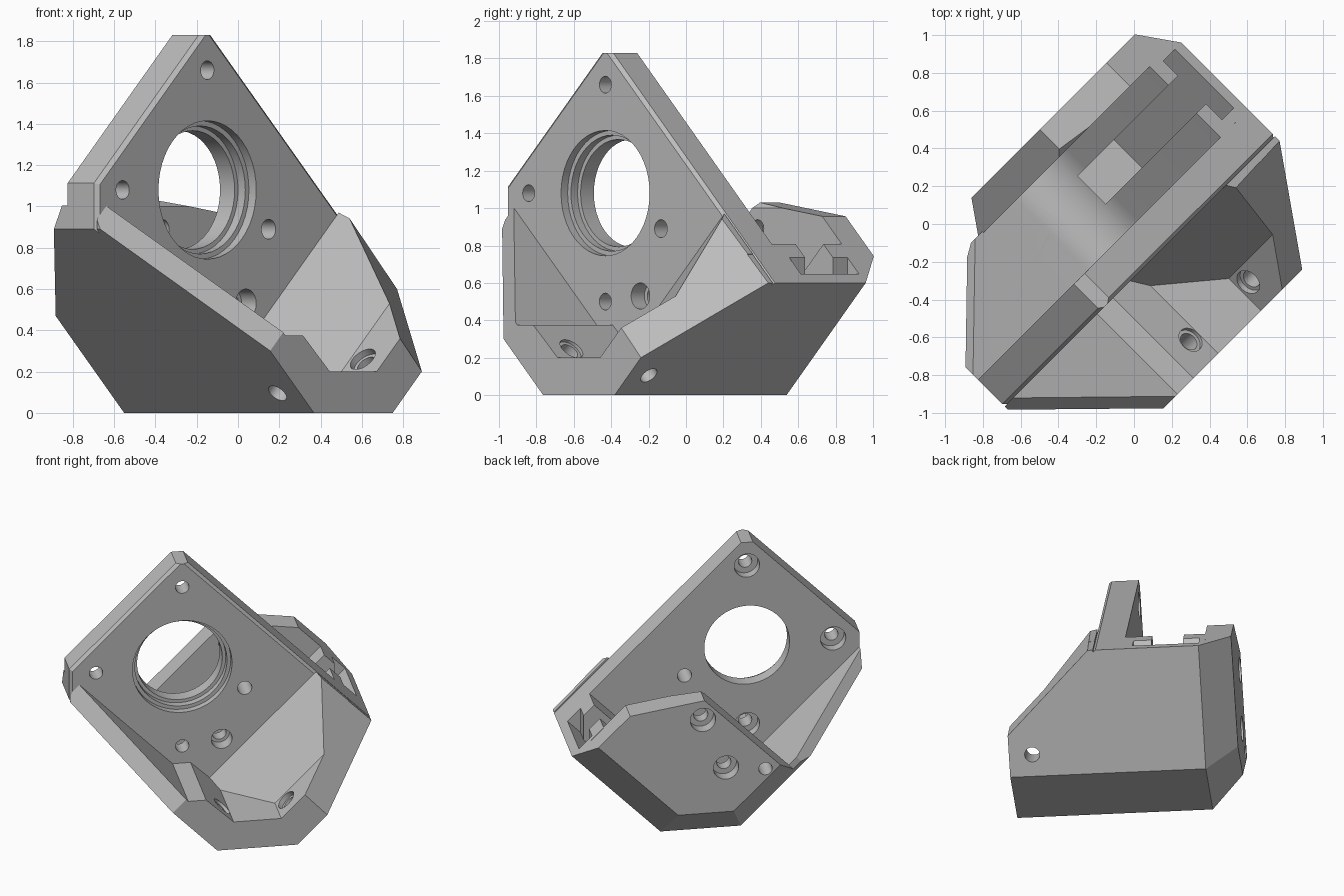
import bpy, bmesh, math
from mathutils import Vector, Matrix

if "Cube" in bpy.data.objects:
    bpy.data.objects.remove(bpy.data.objects["Cube"])

grey = bpy.data.materials.new("plain grey")
grey.use_nodes = True
grey.diffuse_color = (0.5, 0.5, 0.5, 1)
grey.node_tree.nodes["Principled BSDF"].inputs["Base Color"].default_value = (0.5, 0.5, 0.5, 1)

# Working axes: u along the plate, w out of its front, z up
R = math.sqrt(0.5)
TURN = Matrix(((R, R, 0), (R, -R, 0), (0, 0, 1))).to_4x4()


def finish(bm, name):
    bm.transform(TURN)
    bmesh.ops.recalc_face_normals(bm, faces=bm.faces)
    mesh = bpy.data.meshes.new(name)
    bm.to_mesh(mesh)
    bm.free()
    mesh.materials.append(grey)
    obj = bpy.data.objects.new(name, mesh)
    bpy.context.collection.objects.link(obj)
    return obj


def hull(points):
    """Closed convex solid around points, with flat areas merged."""
    bm = bmesh.new()
    for p in points:
        bm.verts.new(p)
    bmesh.ops.remove_doubles(bm, verts=bm.verts, dist=1e-4)
    bmesh.ops.convex_hull(bm, input=bm.verts)
    bmesh.ops.delete(bm, geom=[v for v in bm.verts if not v.link_faces], context="VERTS")
    bmesh.ops.dissolve_limit(bm, angle_limit=0.005, verts=bm.verts, edges=bm.edges)
    return bm


def prism(name, outline, w0, w1):
    """Closed solid from a u-z outline along w; the outline may be concave."""
    bm = bmesh.new()
    back, front = [[bm.verts.new((u, w, z)) for u, z in outline] for w in (w0, w1)]
    bm.faces.new(back)
    bm.faces.new(front[::-1])
    for i in range(len(outline)):
        bm.faces.new((back[i - 1], front[i - 1], front[i], back[i]))
    return finish(bm, name)


def trimmed(name, outline, w0, w1, planes):
    """Convex outline along w, trimmed with (point, normal) planes."""
    bm = hull([(u, w, z) for u, z in outline for w in (w0, w1)])
    for point, normal in planes:
        bmesh.ops.bisect_plane(bm, geom=bm.verts[:] + bm.edges[:] + bm.faces[:], dist=1e-5,
                               plane_co=point, plane_no=Vector(normal).normalized(),
                               clear_outer=True)
        kept = [v.co.copy() for v in bm.verts]
        bm.free()
        bm = hull(kept)
    return finish(bm, name)


def rod(a, b, radius):
    """Round cutter between two u-w-z points."""
    a, b = Vector(a), Vector(b)
    bm = bmesh.new()
    bmesh.ops.create_cone(bm, cap_ends=True, segments=48, radius1=radius, radius2=radius,
                          depth=(b - a).length)
    spin = (b - a).to_track_quat("Z", "Y").to_matrix().to_4x4()
    bm.transform(Matrix.Translation((a + b) / 2) @ spin)
    return finish(bm, "cutter")


def cut(obj, cutter):
    mod = obj.modifiers.new("cut", "BOOLEAN")
    mod.operation, mod.solver, mod.object = "DIFFERENCE", "EXACT", cutter
    bpy.context.view_layer.objects.active = obj
    bpy.ops.object.modifier_apply(modifier=mod.name)
    bpy.data.objects.remove(cutter)


OUTLINE = [(-.45, 1.83), (-.37, 1.83), (.856, .6), (.26, 0), (-.28, 0), (-1.167, .89), (-1.167, 1.113)]
CU, CZ = -.41, 1.08

# Motor plate with chamfered upper front edges
plate = trimmed("motor_plate", OUTLINE, 0, .2, [
    ((-.37, .18, 1.83), (1, 1.4, 1)),
    ((-.45, .18, 1.83), (-1, 1.4, 1)),
    ((-1.167, .18, 1), (-1, 1, 0))])
for radius, depth in ((.335, .15), (.31, .1), (.287, -.1)):
    cut(plate, rod((CU, depth, CZ), (CU, .4, CZ), radius))
for du, dz in ((0, .58), (0, -.58), (.58, 0), (-.58, 0)):
    cut(plate, rod((CU + du, -.1, CZ + dz), (CU + du, .4, CZ + dz), .045))
    cut(plate, rod((CU + du, -.1, CZ + dz), (CU + du, .07, CZ + dz), .085))

# Front foot: trimmed wedge with a trough
foot_trim = [((.5, .233, .98), (.215, .293, .202)), ((-.58, .8, .3), (-.49, 1, .49))]
foot = trimmed("front_foot", OUTLINE, .2, .8, foot_trim)
cut(foot, prism("cutter", [(-.17, .2), (.15, .2), (1.5, 1.55), (1.5, 3), (-3, 3), (-3, 2.9),
                           (-.475, .375), (-.355, .375)], .1, 1.2))

# Sloping buttress filling the inner end of the trough
buttress = trimmed("buttress", [(-.24, .19), (.16, .19), (.705, .755), (.47, .99), (-.24, .28)],
                   .2, .8, foot_trim + [((0, .6, 0), (-1, 1.2, 1))])

# Middle block behind the plate
lower_bevels = [((.26, -.5, 0), (1, -1.4, -1)), ((-.28, -.5, 0), (-1, -1.4, -1)),
                ((0, -.5, 0), (0, -1, -1))]
block = trimmed("channel_block", OUTLINE, -.54, 0,
                [((-.76, -.49, .48), (-.484, -1, .484))] + lower_bevels)

# Wide channel with a rounded bottom
arc = [(-.16 + .27 * math.cos(math.radians(a)), .38 + .27 * math.sin(math.radians(a)))
       for a in range(225, 316, 6)]
cut(block, prism("cutter", [(-3, 2.84)] + arc + [(1.5, 1.66), (1.5, 3), (-3, 3)], -.8, .2))

# Deep centre slot and its wider mouth
cut(block, prism("cutter", [(-.03, .08), (.24, .08), (1.5, 1.34), (1.5, 2), (-.03, 2)], -.39, -.18))
cut(block, prism("cutter", [(.72, .56), (1.5, 1.34), (1.5, 2), (.72, 2)], -.5, -.06))

# Rear wall with bevelled lower edges
wall = trimmed("rear_wall", [(.856, .6), (.26, 0), (-.28, 0), (-.655, .375), (0, 1.03), (.5, .956)],
               -.707, -.53, lower_bevels + [((0, -.56, 1.03), (0, 1, 1))])

# Long screw holes from front to back
for u, z in ((.01, .89), (-.145, .53)):
    for part in (plate, wall):
        cut(part, rod((u, -1, z), (u, 1, z), .048))
    cut(plate, rod((u, .1, z), (u, .5, z), .07))
    cut(wall, rod((u, -1, z), (u, -.62, z), .085))
cut(wall, rod((CU, -1, .5), (CU, .1, .5), .045))

# Crossing screw holes square to the two lower slopes
for side in (1, -1):
    u = .37 * side
    for part, w in ((foot, .645), (block, -.28)):
        cut(part, rod((u + .3 * side, w, -.2), (u - .3 * side, w, .4), .05))
    # wider seats where the screw heads sit
    for part in (foot, buttress):
        cut(part, rod((.235 * side, .645, .235), (.035 * side, .645, .435), .07))

# Keep flat faces crisp and bores smooth
for obj in (plate, foot, buttress, block, wall):
    bpy.ops.object.select_all(action="DESELECT")
    obj.select_set(True)
    bpy.context.view_layer.objects.active = obj
    bpy.ops.object.shade_smooth_by_angle(angle=math.radians(25))
